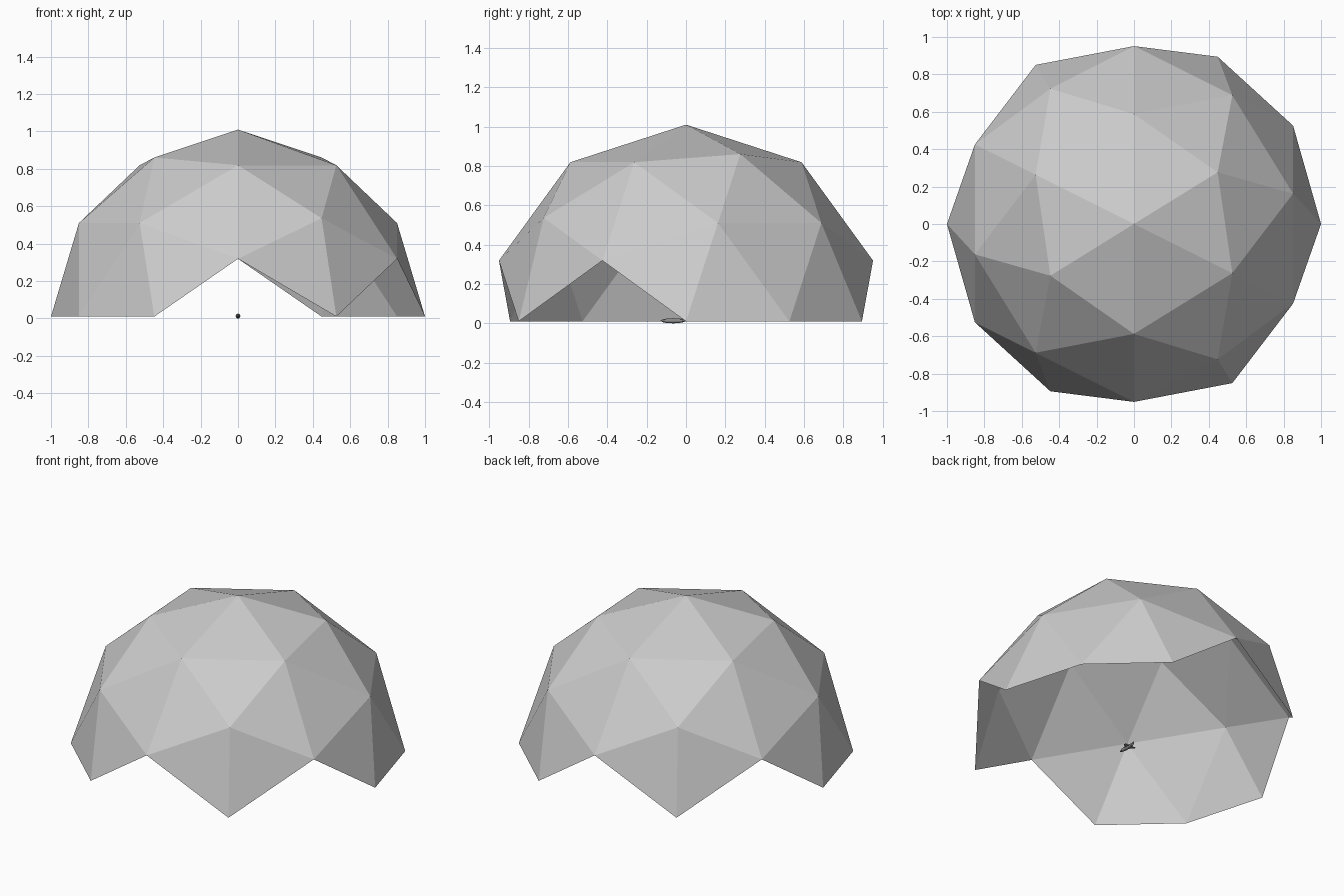
import bpy, bmesh, math
from mathutils import Matrix, Vector

cube = bpy.data.objects.get("Cube")
if cube:
    bpy.data.objects.remove(cube, do_unlink=True)

BASE = 0.01  # height of the dome rim


def make_material(name, value):
    mat = bpy.data.materials.new(name)
    mat.use_nodes = True
    colour = (value, value, value, 1)
    mat.diffuse_color = colour
    mat.node_tree.nodes["Principled BSDF"].inputs["Base Color"].default_value = colour
    return mat


def make_object(name, bm, mat):
    mesh = bpy.data.meshes.new(name)
    bm.to_mesh(mesh)
    bm.free()
    mesh.materials.append(mat)
    obj = bpy.data.objects.new(name, mesh)
    bpy.context.collection.objects.link(obj)
    return obj


shell_grey = make_material("light grey", 0.6)
craft_grey = make_material("dark grey", 0.25)

# Open faceted dome: icosphere turned so an edge midpoint is the apex
bm = bmesh.new()
bmesh.ops.create_icosphere(bm, subdivisions=2, radius=1)
tilt = math.atan(2) / 2
turn = Matrix.Rotation(tilt, 4, 'Z') @ Matrix.Rotation(-tilt, 4, 'Y')
bmesh.ops.transform(bm, matrix=turn, verts=bm.verts)
# Keep only whole facets above the ground, leaving four pointed openings
lower = [v for v in bm.verts if v.co.z < -0.05]
bmesh.ops.delete(bm, geom=lower, context='VERTS')
bmesh.ops.translate(bm, vec=(0, 0, BASE), verts=bm.verts)
make_object("dome_shell", bm, shell_grey)

# Tiny craft on the ground: slim body along y
bm = bmesh.new()
bmesh.ops.create_uvsphere(bm, u_segments=8, v_segments=6, radius=1)
bmesh.ops.scale(bm, vec=(0.013, 0.065, 0.013), verts=bm.verts)
bmesh.ops.translate(bm, vec=(0, -0.065, 0.013), verts=bm.verts)
make_object("craft_body", bm, craft_grey)

# Thin swept wings, mirrored left and right
bm = bmesh.new()
for side in (1, -1):
    outline = [(0, -0.085), (0.04, -0.045), (0.04, -0.03), (0, -0.035)]
    face = bm.faces.new([bm.verts.new((side * x, y, 0.012)) for x, y in outline])
    if side < 0:
        face.normal_flip()
make_object("craft_wings", bm, craft_grey)

# Upright tail fin
bm = bmesh.new()
bm.faces.new([bm.verts.new((0, y, z)) for y, z in
              ((-0.04, 0.015), (0, 0.013), (0, 0.028), (-0.012, 0.028))])
make_object("craft_fin", bm, craft_grey)
